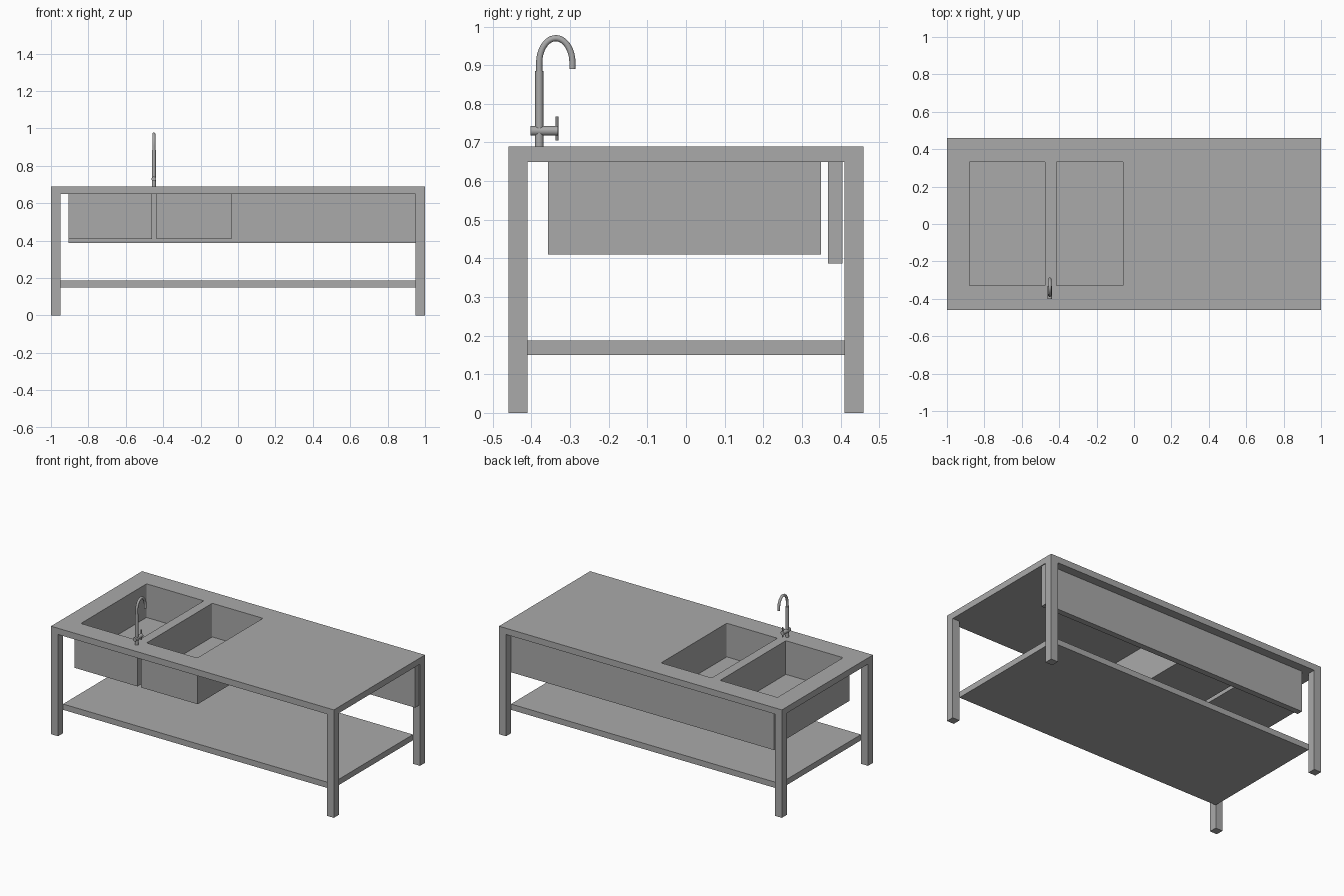
import bpy, bmesh, math
from mathutils import Vector, Matrix

if "Cube" in bpy.data.objects:
    bpy.data.objects.remove(bpy.data.objects["Cube"])

grey = bpy.data.materials.new("plain grey")
grey.diffuse_color = (0.4, 0.4, 0.4, 1)
grey.use_nodes = True
grey.node_tree.nodes["Principled BSDF"].inputs["Base Color"].default_value = grey.diffuse_color


def finish(name, bm, smooth=False):
    bmesh.ops.recalc_face_normals(bm, faces=bm.faces)
    me = bpy.data.meshes.new(name)
    bm.to_mesh(me)
    bm.free()
    me.materials.append(grey)
    ob = bpy.data.objects.new(name, me)
    bpy.context.collection.objects.link(ob)
    if smooth:
        bpy.ops.object.select_all(action='DESELECT')
        ob.select_set(True)
        bpy.context.view_layer.objects.active = ob
        bpy.ops.object.shade_smooth_by_angle(angle=math.radians(40))
    return ob


def box(name, x, y, z, corner=0):
    bm = bmesh.new()
    lo, hi = Vector((x[0], y[0], z[0])), Vector((x[1], y[1], z[1]))
    bmesh.ops.create_cube(bm, size=1, matrix=Matrix.Translation((lo + hi) / 2)
                          @ Matrix.Diagonal((*(hi - lo), 1)))
    if corner:
        upright = [e for e in bm.edges
                   if abs(e.verts[0].co.z - e.verts[1].co.z) > 1e-4]
        bmesh.ops.bevel(bm, geom=upright, offset=corner, segments=3,
                        profile=0.5, affect='EDGES')
    return finish(name, bm)


def tube(name, path, r, sides=20):
    # sweep a circle along a path lying in the y-z plane
    pts = [Vector(p) for p in path]
    bm = bmesh.new()
    rings = []
    for i, p in enumerate(pts):
        t = (pts[min(i + 1, len(pts) - 1)] - pts[max(i - 1, 0)]).normalized()
        u = Vector((1, 0, 0))
        v = t.cross(u)
        rings.append([bm.verts.new(p + r * (u * math.cos(a) + v * math.sin(a)))
                      for a in (2 * math.pi * k / sides for k in range(sides))])
    for a, b in zip(rings, rings[1:]):
        for k in range(sides):
            n = (k + 1) % sides
            bm.faces.new((a[k], a[n], b[n], b[k]))
    bm.faces.new(rings[0])
    bm.faces.new(rings[-1])
    return finish(name, bm, True)


def cut(ob, cutter):
    m = ob.modifiers.new("cut", 'BOOLEAN')
    m.operation = 'DIFFERENCE'
    m.solver = 'EXACT'
    m.object = cutter


# table frame
worktop = box("worktop", (-1, 1), (-0.46, 0.46), (0.65, 0.69))
for sx, xn in ((-1, "left"), (1, "right")):
    for sy, yn in ((-1, "front"), (1, "back")):
        box(f"{yn}_{xn}_leg", sorted((sx * 0.95, sx)),
            sorted((sy * 0.41, sy * 0.46)), (0, 0.65))
box("lower_shelf", (-0.95, 0.95), (-0.41, 0.41), (0.15, 0.187))
box("back_panel", (-0.905, 0.995), (0.367, 0.405), (0.387, 0.65))

# two sink basins, hollowed together with the worktop
for side, outer, inner in (("left", (-0.905, -0.46), (-0.88, -0.475)),
                           ("right", (-0.435, -0.035), (-0.415, -0.057))):
    basin = box(f"{side}_basin", outer, (-0.357, 0.35), (0.41, 0.65))
    cutter = box(f"{side}_basin_cutter", inner, (-0.33, 0.333), (0.475, 0.8), 0.006)
    cutter.hide_render = True
    cutter.hide_set(True)
    cut(basin, cutter)
    cut(worktop, cutter)

# tap
X, Y = -0.45, -0.38
tube("tap_base", [(X, Y, 0.685), (X, Y, 0.73)], 0.011)
tube("tap_column", [(X, Y, 0.73), (X, Y, 0.885)], 0.0105)
tube("tap_valve", [(X, -0.402, 0.73), (X, -0.331, 0.73)], 0.0125)
tube("tap_lever", [(X, -0.334, 0.705), (X, -0.334, 0.767)], 0.0033, 12)
arc = [(X, -0.337 - 0.043 * math.cos(a), 0.906 + 0.064 * math.sin(a))
       for a in (math.pi * i / 24 for i in range(25))]
tube("tap_spout", [(X, Y, 0.88)] + arc + [(X, -0.294, 0.89)], 0.008)
